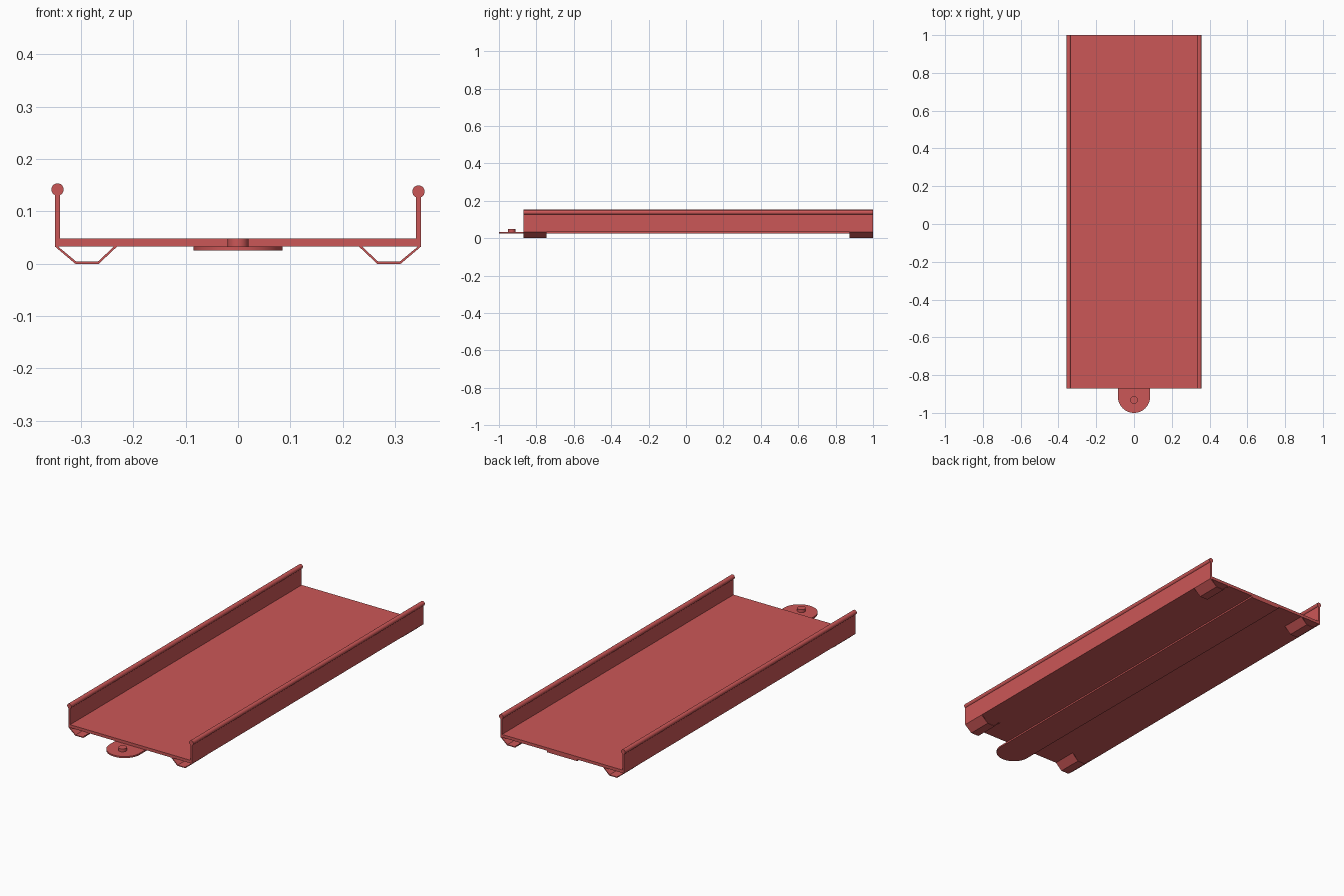
import bpy, bmesh, math
from mathutils import Vector

if "Cube" in bpy.data.objects:
    bpy.data.objects.remove(bpy.data.objects["Cube"], do_unlink=True)

red = bpy.data.materials.new("coral red")
red.use_nodes = True
RGBA = (0.6, 0.095, 0.095, 1)
red.diffuse_color = RGBA
red.node_tree.nodes["Principled BSDF"].inputs["Base Color"].default_value = RGBA

FRONT, BACK = -0.87, 1.0
HALF_W, UNDER, FLOOR = 0.35, 0.033, 0.048


def extrude(name, points, direction, smooth=False):
    """Solid made by sweeping a closed outline of 3D points along a vector."""
    bm = bmesh.new()
    face = bm.faces.new([bm.verts.new(p) for p in points])
    swept = bmesh.ops.extrude_face_region(bm, geom=[face])["geom"]
    verts = [g for g in swept if isinstance(g, bmesh.types.BMVert)]
    bmesh.ops.translate(bm, verts=verts, vec=Vector(direction))
    # the starting face closes the solid again if the sweep removed it
    edges = [e for e in bm.edges if e.is_boundary]
    if edges:
        bmesh.ops.holes_fill(bm, edges=edges)
    bmesh.ops.recalc_face_normals(bm, faces=bm.faces)
    mesh = bpy.data.meshes.new(name)
    bm.to_mesh(mesh)
    bm.free()
    mesh.materials.append(red)
    ob = bpy.data.objects.new(name, mesh)
    bpy.context.collection.objects.link(ob)
    if smooth:
        bpy.ops.object.select_all(action="DESELECT")
        ob.select_set(True)
        bpy.context.view_layer.objects.active = ob
        bpy.ops.object.shade_smooth_by_angle(angle=math.radians(40))
    return ob


def along_y(name, outline, y0, y1, smooth=False):
    return extrude(name, [(x, y0, z) for x, z in outline], (0, y1 - y0, 0), smooth)


def arc(cx, cy, r, start, end, n):
    return [(cx + r * math.cos(start + (end - start) * i / n),
             cy + r * math.sin(start + (end - start) * i / n)) for i in range(n + 1)]


# Deck with upright side walls, one U-shaped channel
INNER = HALF_W - 0.01
TOP_L, TOP_R = 0.138, 0.142
along_y("deck_channel", [
    (-HALF_W, UNDER), (HALF_W, UNDER), (HALF_W, TOP_L), (INNER, TOP_L),
    (INNER, FLOOR), (-INNER, FLOOR), (-INNER, TOP_R), (-HALF_W, TOP_R)], FRONT, BACK)

# Round rails, and thin folded feet at each corner
for side, label, top in ((1, "left", TOP_L), (-1, "right", TOP_R)):
    along_y(label + "_rail", arc(side * 0.345, top, 0.0118, 0, math.tau, 24)[:-1],
            FRONT, BACK, smooth=True)
    foot = [(0.350, UNDER), (0.311, 0), (0.266, 0), (0.231, UNDER),
            (0.237, UNDER), (0.268, 0.004), (0.309, 0.004), (0.344, UNDER)]
    for end, y0, y1 in (("front", FRONT, FRONT + 0.125), ("back", BACK - 0.125, BACK)):
        along_y(f"{end}_{label}_foot", [(side * x, z) for x, z in foot], y0, y1)

# Spine plate under the deck, ending in a rounded hitch tongue
R = 0.085
tongue = arc(0, R - 1, R, math.pi, math.tau, 32) + [(R, BACK), (-R, BACK)]
extrude("spine_and_tongue", [(x, y, 0.025) for x, y in tongue],
        (0, 0, UNDER - 0.025), smooth=True)

# Coupling peg on the tongue
peg = arc(0, -0.932, 0.02, 0, math.tau, 24)[:-1]
extrude("hitch_peg", [(x, y, 0.03) for x, y in peg], (0, 0, 0.018), smooth=True)
